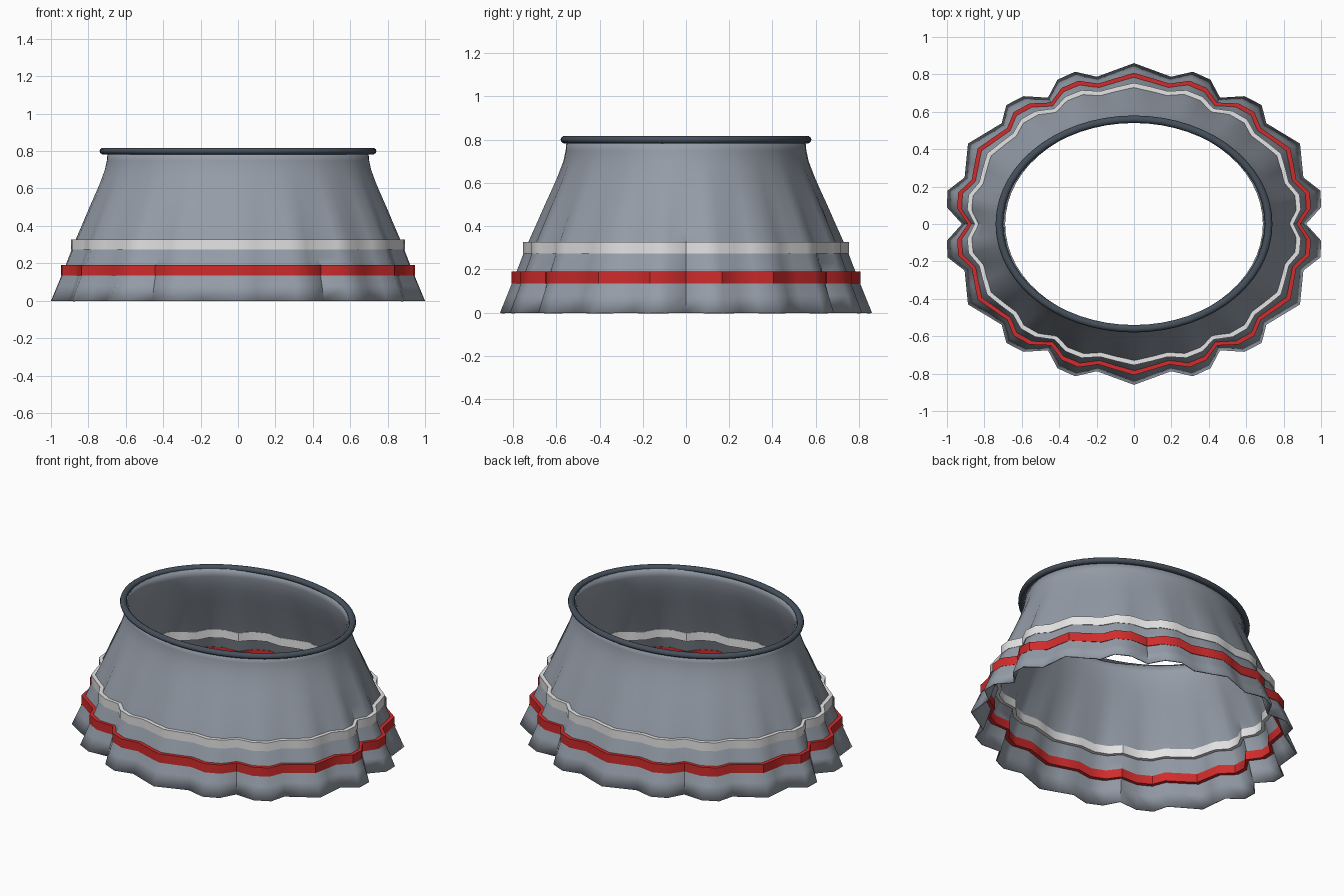
import bpy, bmesh, math

if "Cube" in bpy.data.objects:
    bpy.data.objects.remove(bpy.data.objects["Cube"])

SEG = 60        # points around
FOLDS = 9       # folds follow |sin(9t)|, giving 18 pleats
TOP = 0.80
# height, half width x, half depth y (at the valleys of the folds)
PROFILE = [(0.0, 0.92, 0.78), (0.16, 0.876, 0.737), (0.30, 0.84, 0.70),
           (0.50, 0.777, 0.632), (0.62, 0.735, 0.588), (0.70, 0.711, 0.563),
           (0.75, 0.701, 0.555), (0.80, 0.697, 0.552)]


def material(name, color):
    m = bpy.data.materials.new(name)
    m.diffuse_color = (*color, 1)
    m.use_nodes = True
    m.node_tree.nodes["Principled BSDF"].inputs["Base Color"].default_value = m.diffuse_color
    return m


def radii(z):
    for (z0, a0, b0), (z1, a1, b1) in zip(PROFILE, PROFILE[1:]):
        if z <= z1:
            f = (z - z0) / (z1 - z0)
            return a0 + (a1 - a0) * f, b0 + (b1 - b0) * f
    return PROFILE[-1][1:]


def ring(z, offset=0.0, height=None):
    """Pleated oval loop taken at height z, moved outward by offset."""
    a, b = radii(z)
    fade = max(0.0, 1 - z / TOP) ** 1.4
    pts = []
    for i in range(SEG):
        t = 2 * math.pi * i / SEG
        s = abs(math.sin(FOLDS * t)) * fade
        pts.append(((a + 0.105 * s + offset) * math.cos(t),
                    (b + 0.08 * s + offset) * math.sin(t),
                    z if height is None else height))
    return pts


def loft(name, loops, mat, closed, angle):
    bm = bmesh.new()
    rows = [[bm.verts.new(p) for p in loop] for loop in loops]
    n = len(rows[0])
    pairs = list(zip(rows, rows[1:])) + ([(rows[-1], rows[0])] if closed else [])
    for r0, r1 in pairs:
        for i in range(n):
            j = (i + 1) % n
            bm.faces.new((r0[i], r0[j], r1[j], r1[i]))
    if closed:
        bmesh.ops.recalc_face_normals(bm, faces=bm.faces)
    me = bpy.data.meshes.new(name)
    bm.to_mesh(me)
    bm.free()
    me.materials.append(mat)
    ob = bpy.data.objects.new(name, me)
    bpy.context.collection.objects.link(ob)
    bpy.ops.object.select_all(action='DESELECT')
    ob.select_set(True)
    bpy.context.view_layer.objects.active = ob
    bpy.ops.object.shade_smooth_by_angle(angle=math.radians(angle))
    return ob


cloth = material("grey cloth", (0.30, 0.335, 0.39))
red = material("red trim", (0.63, 0.025, 0.025))
white = material("white trim", (0.78, 0.78, 0.78))
slate = material("dark slate", (0.06, 0.08, 0.105))

# Pleated, flared skirt with a thin wall
heights = [0, 0.08, 0.16, 0.23, 0.30, 0.40, 0.50, 0.56, 0.62, 0.66, 0.70, 0.75, 0.80]
skirt = loft("skirt", [ring(z) for z in heights], cloth, False, 45)
wall = skirt.modifiers.new("wall", 'SOLIDIFY')
wall.thickness = 0.008
wall.offset = -1

# Upright trim bands that show on both sides of the cloth
for name, z, half, mat in (("red_band", 0.162, 0.028, red),
                           ("white_band", 0.30, 0.027, white)):
    loops = [ring(z, off, z + h) for off, h in
             ((0.013, -half), (0.013, half), (-0.022, half), (-0.022, -half))]
    loft(name, loops, mat, True, 40)

# Rounded oval waistband
loops = []
for k in range(10):
    u = 2 * math.pi * k / 10
    d, h = 0.02 * math.cos(u), 0.018 * math.sin(u)
    loops.append([((0.72 + d) * math.cos(2 * math.pi * i / SEG),
                   (0.56 + d) * math.sin(2 * math.pi * i / SEG),
                   TOP + h) for i in range(SEG)])
loft("waistband", loops, slate, True, 60)
